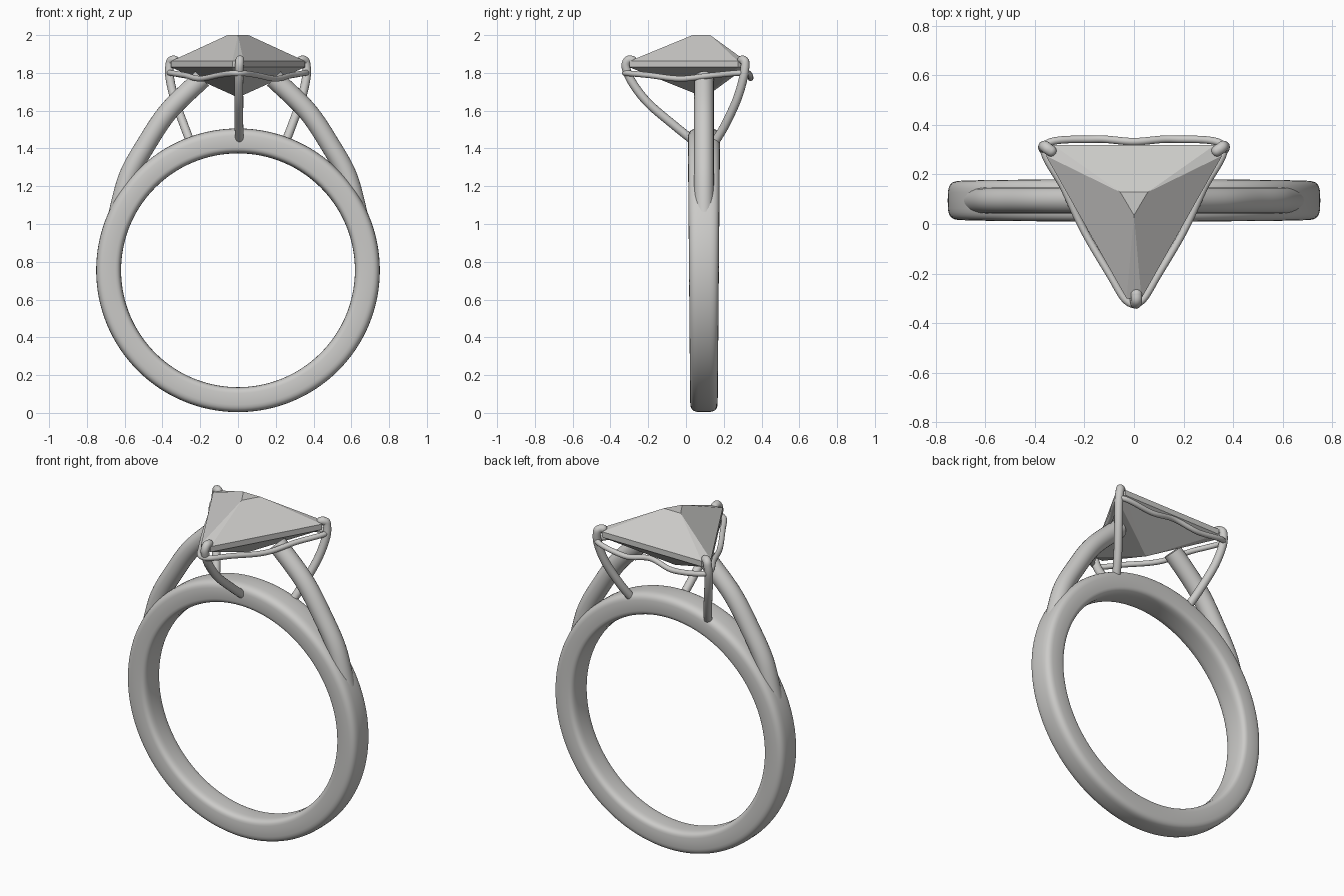
import bpy, bmesh
from math import sin, cos, pi, copysign
from mathutils import Vector

cube = bpy.data.objects.get("Cube")
if cube:
    bpy.data.objects.remove(cube, do_unlink=True)

grey = bpy.data.materials.new("light_grey_metal")
grey.use_nodes = True
COLOUR = (0.6, 0.595, 0.58, 1)
grey.diffuse_color = COLOUR
grey.node_tree.nodes["Principled BSDF"].inputs["Base Color"].default_value = COLOUR

CY = 0.095          # depth of the band centre
CZ = 0.755          # height of the band centre


def finish(bm, name, smooth=True):
    bmesh.ops.recalc_face_normals(bm, faces=bm.faces[:])
    mesh = bpy.data.meshes.new(name)
    bm.to_mesh(mesh)
    bm.free()
    mesh.materials.append(grey)
    for poly in mesh.polygons:
        poly.use_smooth = smooth
    obj = bpy.data.objects.new(name, mesh)
    bpy.context.collection.objects.link(obj)
    return obj


def smooth_path(points, closed=False, steps=10):
    """Catmull-Rom curve through the points."""
    pts = [Vector(p) for p in points]
    n = len(pts)
    get = (lambda i: pts[i % n]) if closed else (lambda i: pts[max(0, min(n - 1, i))])
    path = []
    for i in range(n if closed else n - 1):
        a, b, c, d = (get(i + k) for k in (-1, 0, 1, 2))
        for s in range(steps):
            t = s / steps
            path.append(0.5 * (2 * b + (c - a) * t + (2 * a - 5 * b + 4 * c - d) * t * t
                               + (3 * b - a - 3 * c + d) * t ** 3))
    return path if closed else path + [pts[-1]]


def tube(name, points, radius, closed=False, round_end=False, sides=16):
    """Round wire swept along a path, with a domed tip if wanted."""
    path = smooth_path(points, closed)
    radii = [radius] * len(path)
    if round_end:
        tip, way = path[-1], (path[-1] - path[-2]).normalized()
        for k in range(1, 5):
            a = k * pi / 8.3
            path.append(tip + way * radius * sin(a))
            radii.append(radius * cos(a))
    bm = bmesh.new()
    rings, normal, n = [], None, len(path)
    for i, p in enumerate(path):
        if closed:
            way = path[(i + 1) % n] - path[i - 1]
        else:
            way = path[min(i + 1, n - 1)] - path[max(i - 1, 0)]
        way.normalize()
        normal = way.orthogonal() if normal is None else normal - way * normal.dot(way)
        normal.normalize()
        side = way.cross(normal)
        rings.append([bm.verts.new(p + radii[i] * (normal * cos(2 * pi * k / sides)
                                                   + side * sin(2 * pi * k / sides)))
                      for k in range(sides)])
    for i in range(n if closed else n - 1):
        a, b = rings[i], rings[(i + 1) % n]
        for k in range(sides):
            j = (k + 1) % sides
            bm.faces.new((a[k], a[j], b[j], b[k]))
    if not closed:
        bm.faces.new(rings[0])
        bm.faces.new(rings[-1])
    return finish(bm, name)


# Finger band: rounded section, a little wider towards the top
def build_band(segments=128, sides=32):
    bm = bmesh.new()
    rings = []
    for i in range(segments):
        a = 2 * pi * i / segments
        half = 0.079 + 0.006 * sin(a)
        ring = []
        for k in range(sides):
            t = 2 * pi * k / sides
            c, s = cos(t), sin(t)
            power = 0.55 if c > 0 else 0.4
            r = 0.685 + 0.066 * copysign(abs(c) ** power, c)
            y = CY + half * copysign(abs(s) ** 0.55, s)
            ring.append(bm.verts.new((r * cos(a), y, CZ + r * sin(a))))
        rings.append(ring)
    for i in range(segments):
        a, b = rings[i], rings[(i + 1) % segments]
        for k in range(sides):
            j = (k + 1) % sides
            bm.faces.new((a[k], a[j], b[j], b[k]))
    return finish(bm, "band")


build_band()

# Cathedral shoulders rising from the band to the stone
for side, sx in (("left", 1), ("right", -1)):
    tube(side + "_shoulder",
         [(sx * x, CY, z) for x, z in
          ((0.635, 1.05), (0.58, 1.25), (0.487, 1.42), (0.365, 1.6), (0.19, 1.77))],
         0.052, sides=24)

# Prongs: one at the front, two at the back
tube("front_prong",
     [(0.008, 0.04, 1.44), (0.005, -0.06, 1.52), (0.005, -0.2, 1.64), (0.005, -0.285, 1.75),
      (0.007, -0.318, 1.83), (0.01, -0.308, 1.866), (0.01, -0.285, 1.868)],
     0.023, round_end=True)
for side, sx in (("left", 1), ("right", -1)):
    tube(side + "_back_prong",
         [(sx * x, y, z) for x, y, z in
          ((0.25, 0.15, 1.43), (0.285, 0.205, 1.52), (0.335, 0.27, 1.66), (0.362, 0.305, 1.78),
           (0.36, 0.313, 1.85), (0.35, 0.305, 1.867), (0.335, 0.295, 1.868))],
         0.023, round_end=True)

# Wavy gallery wire joining the prongs under the stone
half_wire = [(0.36, 0.315, 1.8), (0.28, 0.14, 1.787), (0.2, -0.03, 1.769),
             (0.1, -0.2, 1.788), (0.03, -0.31, 1.798)]
back_wire = [(-0.16, 0.342, 1.772), (0, 0.332, 1.797), (0.16, 0.342, 1.772)]
mirrored = [(-x, y, z) for x, y, z in reversed(half_wire)]
tube("gallery_wire", half_wire + mirrored + back_wire, 0.015, closed=True)

# Triangular faceted stone: table, crown, girdle, pavilion to a point
outline = [(-0.03, -0.3), (0.03, -0.3), (0.355, 0.275), (0.325, 0.318),
           (-0.325, 0.318), (-0.355, 0.275)]
bm = bmesh.new()
low, high = ([bm.verts.new((x, y, z)) for x, y in outline] for z in (1.83, 1.862))
front, left, right = (bm.verts.new(p) for p in
                      ((0, 0.035, 2.0), (0.055, 0.128, 2.0), (-0.055, 0.128, 2.0)))
table = [front, front, left, left, right, right]
culet = bm.verts.new((0, 0.1, 1.67))
bm.faces.new((front, left, right))
for i in range(6):
    j = (i + 1) % 6
    bm.faces.new((low[i], low[j], high[j], high[i]))
    bm.faces.new((low[j], low[i], culet))
    top = [table[j]] if table[i] == table[j] else [table[j], table[i]]
    bm.faces.new([high[i], high[j]] + top)
finish(bm, "stone", smooth=False)

# Keep the flat ends of the shoulders and wires crisp
for obj in bpy.context.scene.objects:
    obj.select_set(obj.type == "MESH" and obj.name != "stone")
bpy.context.view_layer.objects.active = bpy.data.objects["band"]
bpy.ops.object.shade_smooth_by_angle(angle=pi / 5)
